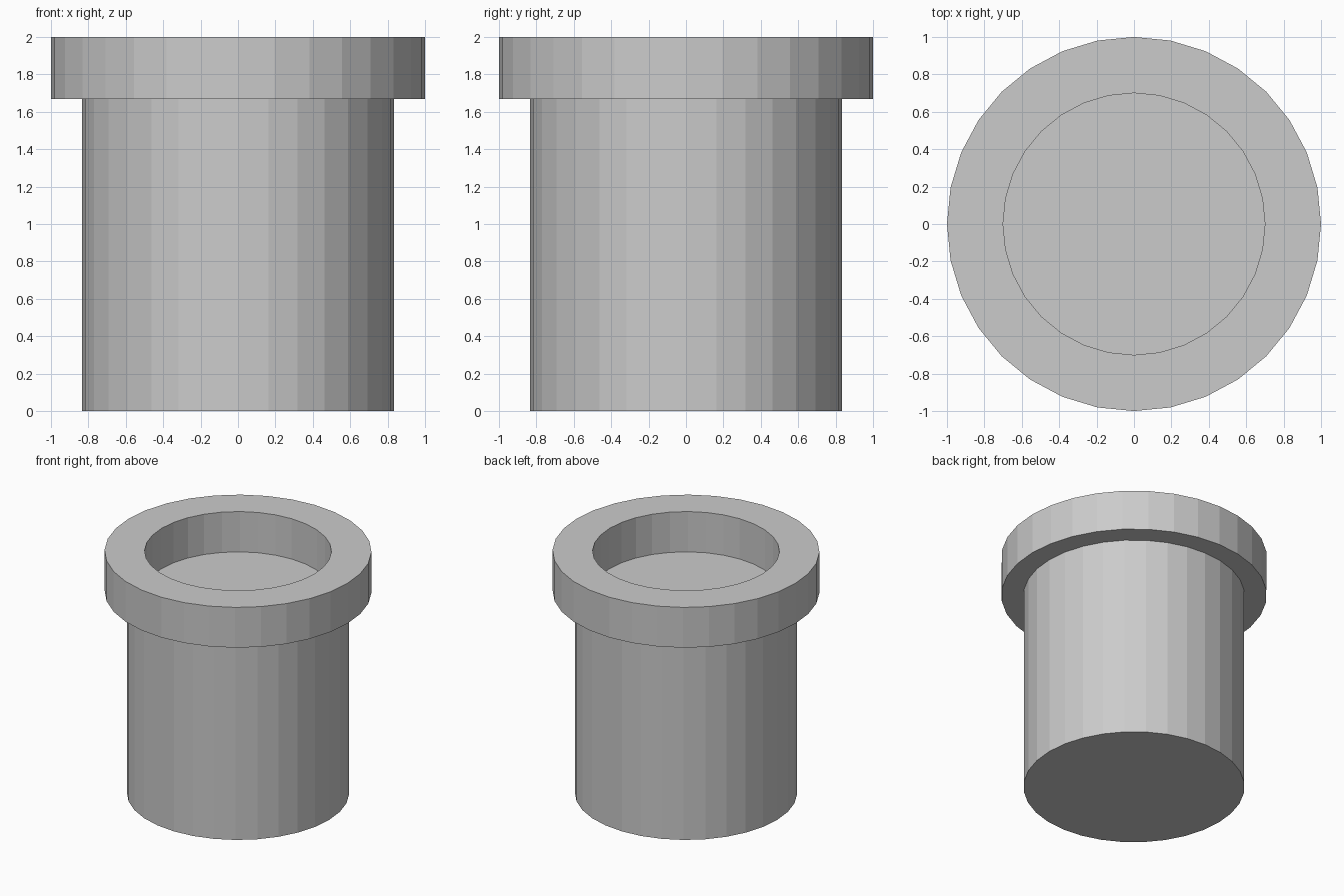
import bpy, bmesh
from math import cos, sin, tau

if "Cube" in bpy.data.objects:
    bpy.data.objects.remove(bpy.data.objects["Cube"])

SIDES = 32
# Outline (radius, height): body wall, overhanging rim, inner wall down to the floor
PROFILE = [(0.833, 0), (0.833, 1.667), (1, 1.667), (1, 2), (0.70, 2), (0.70, 1.667)]


def lathe(name, profile, sides):
    bm = bmesh.new()
    rings = [[bm.verts.new((r * cos(tau * i / sides), r * sin(tau * i / sides), z))
              for i in range(sides)] for r, z in profile]
    for low, high in zip(rings, rings[1:]):
        for i in range(sides):
            j = (i + 1) % sides
            bm.faces.new((low[i], low[j], high[j], high[i]))
    # Flat base and recessed floor
    bm.faces.new(rings[0][::-1])
    bm.faces.new(rings[-1])
    bmesh.ops.recalc_face_normals(bm, faces=bm.faces)
    mesh = bpy.data.meshes.new(name)
    bm.to_mesh(mesh)
    bm.free()
    obj = bpy.data.objects.new(name, mesh)
    bpy.context.collection.objects.link(obj)
    return obj


# Flat-shaded rimmed pot
lathe("rimmed_pot", PROFILE, SIDES)
